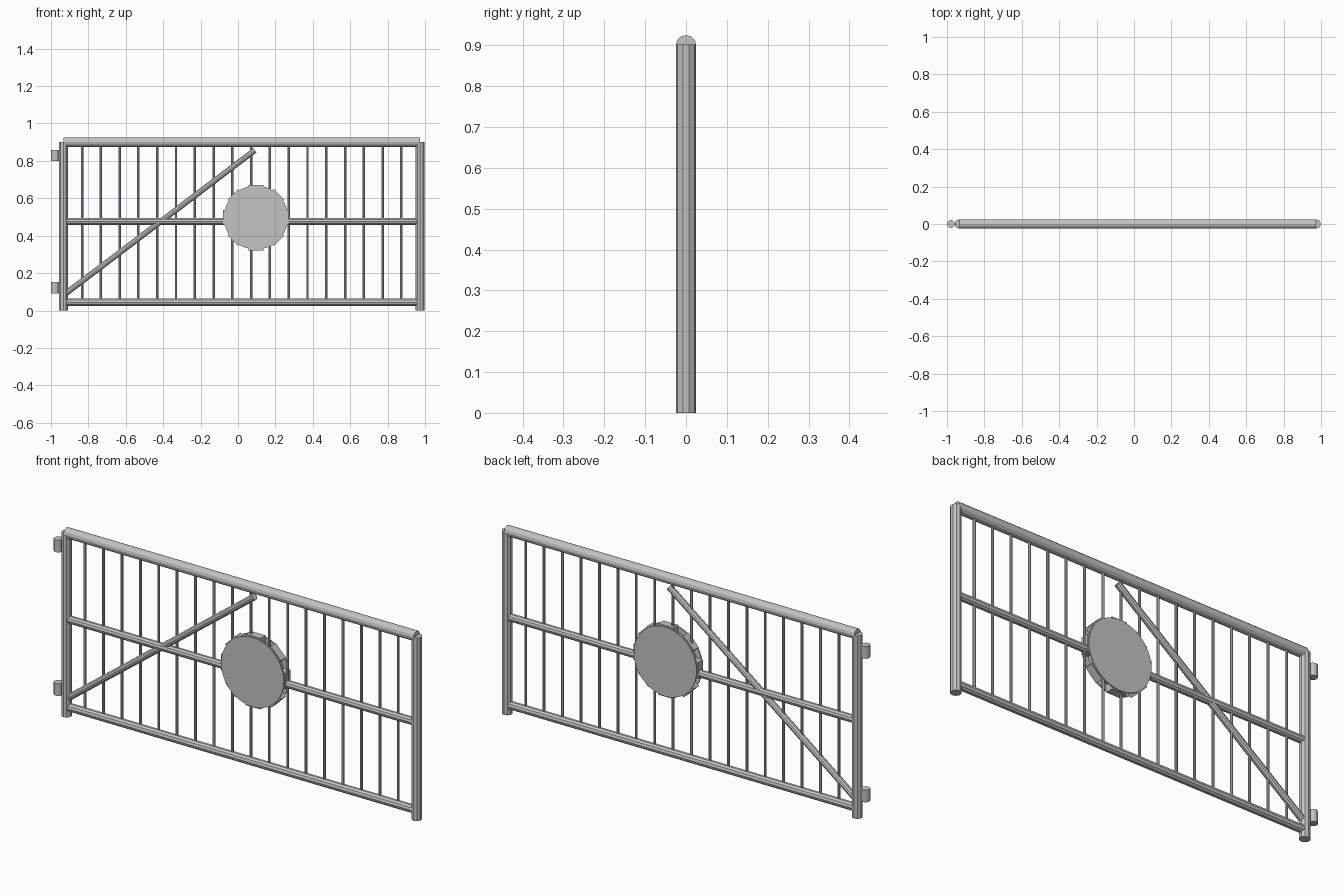
import bpy, math
from mathutils import Vector, Matrix

cube = bpy.data.objects.get("Cube")
if cube:
    bpy.data.objects.remove(cube)

steel = bpy.data.materials.new("galvanised_grey")
steel.use_nodes = True
steel.diffuse_color = (0.55, 0.55, 0.55, 1)
steel.node_tree.nodes["Principled BSDF"].inputs["Base Color"].default_value = (0.55, 0.55, 0.55, 1)


def finish(name):
    ob = bpy.context.object
    ob.name = name
    ob.data.materials.append(steel)
    return ob


def tube(name, a, b, r, sides=10):
    """Straight capped tube from a to b."""
    a, b = Vector(a), Vector(b)
    d = b - a
    bpy.ops.mesh.primitive_cylinder_add(vertices=sides, radius=r, depth=d.length)
    ob = finish(name)
    turn = Vector((0, 0, 1)).rotation_difference(d)
    ob.data.transform(Matrix.Translation((a + b) / 2) @ turn.to_matrix().to_4x4())
    return ob


LEFT, RIGHT, TOP = -0.934, 0.974, 0.902

# Frame posts and horizontal rails
tube("hinge_post", (LEFT, 0, 0), (LEFT, 0, TOP), 0.025)
tube("latch_post", (RIGHT, 0, 0), (RIGHT, 0, TOP), 0.025)
tube("top_rail", (LEFT, 0, 0.9), (RIGHT, 0, 0.9), 0.025, 12)
tube("middle_rail", (LEFT, 0, 0.476), (RIGHT, 0, 0.476), 0.019)
tube("bottom_rail", (LEFT, 0, 0.044), (RIGHT, 0, 0.044), 0.02)

# Diagonal brace
tube("brace", (-0.925, 0, 0.088), (0.09, 0, 0.857), 0.016)

# Vertical infill bars
step = (RIGHT - LEFT) / 19
for i in range(1, 19):
    x = LEFT + step * i
    tube(f"infill_bar_{i}", (x, 0, 0.05), (x, 0, 0.89), 0.0065, 8)

# Hinge barrels
for name, z in (("lower_hinge", 0.122), ("upper_hinge", 0.829)):
    tube(name, (-0.979, 0, z - 0.03), (-0.979, 0, z + 0.03), 0.021, 12)

# Round badge: two face plates around a toothed core
cx, cz = 0.096, 0.497
for name, y in (("badge_front_plate", -0.022), ("badge_back_plate", 0.022)):
    tube(name, (cx, y - 0.003, cz), (cx, y + 0.003, cz), 0.171, 40)
tube("badge_core", (cx, -0.02, cz), (cx, 0.02, cz), 0.145, 32)
for i in range(8):
    bpy.ops.mesh.primitive_cube_add(size=1)
    tooth = finish(f"badge_tooth_{i + 1}")
    tooth.data.transform(
        Matrix.Translation((cx, 0, cz))
        @ Matrix.Rotation(i * math.pi / 4, 4, "Y")
        @ Matrix.Translation((0, 0, 0.15))
        @ Matrix.Diagonal((0.08, 0.04, 0.05, 1)))
